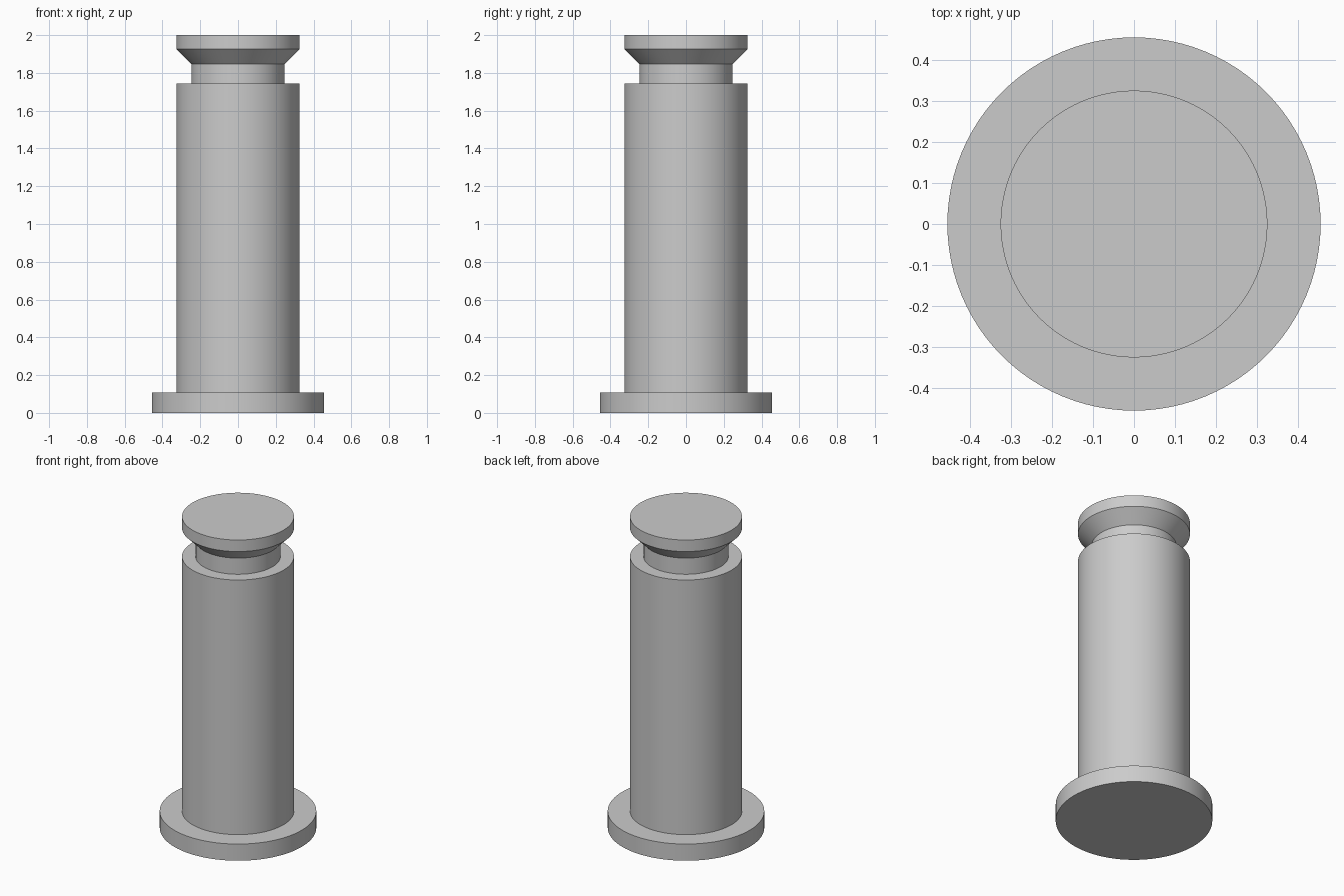
import bpy
import bmesh
import math

cube = bpy.data.objects.get("Cube")
if cube:
    bpy.data.objects.remove(cube, do_unlink=True)

SEGMENTS = 96
BASE_R, SHAFT_R, NECK_R = 0.456, 0.326, 0.247
BASE_TOP, SHAFT_TOP, NECK_TOP, CONE_TOP, TOP = 0.107, 1.743, 1.847, 1.926, 2.0

# Plain grey metal
grey = bpy.data.materials.new("grey_metal")
grey.use_nodes = True
colour = (0.6, 0.6, 0.6, 1.0)
grey.diffuse_color = colour
grey.node_tree.nodes["Principled BSDF"].inputs["Base Color"].default_value = colour

# Half outline: base flange, shaft, groove, flared head
profile = [
    (BASE_R, 0), (BASE_R, BASE_TOP),
    (SHAFT_R, BASE_TOP), (SHAFT_R, SHAFT_TOP),
    (NECK_R, SHAFT_TOP), (NECK_R, NECK_TOP),
    (SHAFT_R, CONE_TOP), (SHAFT_R, TOP),
]


def lathe(name, outline, material):
    """Revolve an outline about z and close both ends with flat caps."""
    bm = bmesh.new()
    rings = []
    for radius, z in outline:
        angles = [2 * math.pi * i / SEGMENTS for i in range(SEGMENTS)]
        rings.append([bm.verts.new((radius * math.cos(a), radius * math.sin(a), z))
                      for a in angles])
    for low, high in zip(rings, rings[1:]):
        for i in range(SEGMENTS):
            j = (i + 1) % SEGMENTS
            bm.faces.new((low[i], low[j], high[j], high[i]))
    bm.faces.new(rings[0][::-1])
    bm.faces.new(rings[-1])
    bmesh.ops.recalc_face_normals(bm, faces=bm.faces)
    mesh = bpy.data.meshes.new(name)
    bm.to_mesh(mesh)
    bm.free()
    mesh.materials.append(material)
    obj = bpy.data.objects.new(name, mesh)
    bpy.context.collection.objects.link(obj)
    return obj


pin = lathe("flanged_grooved_pin", profile, grey)

# Smooth round walls, crisp rims
bpy.ops.object.select_all(action='DESELECT')
pin.select_set(True)
bpy.context.view_layer.objects.active = pin
bpy.ops.object.shade_smooth_by_angle(angle=math.radians(30))
